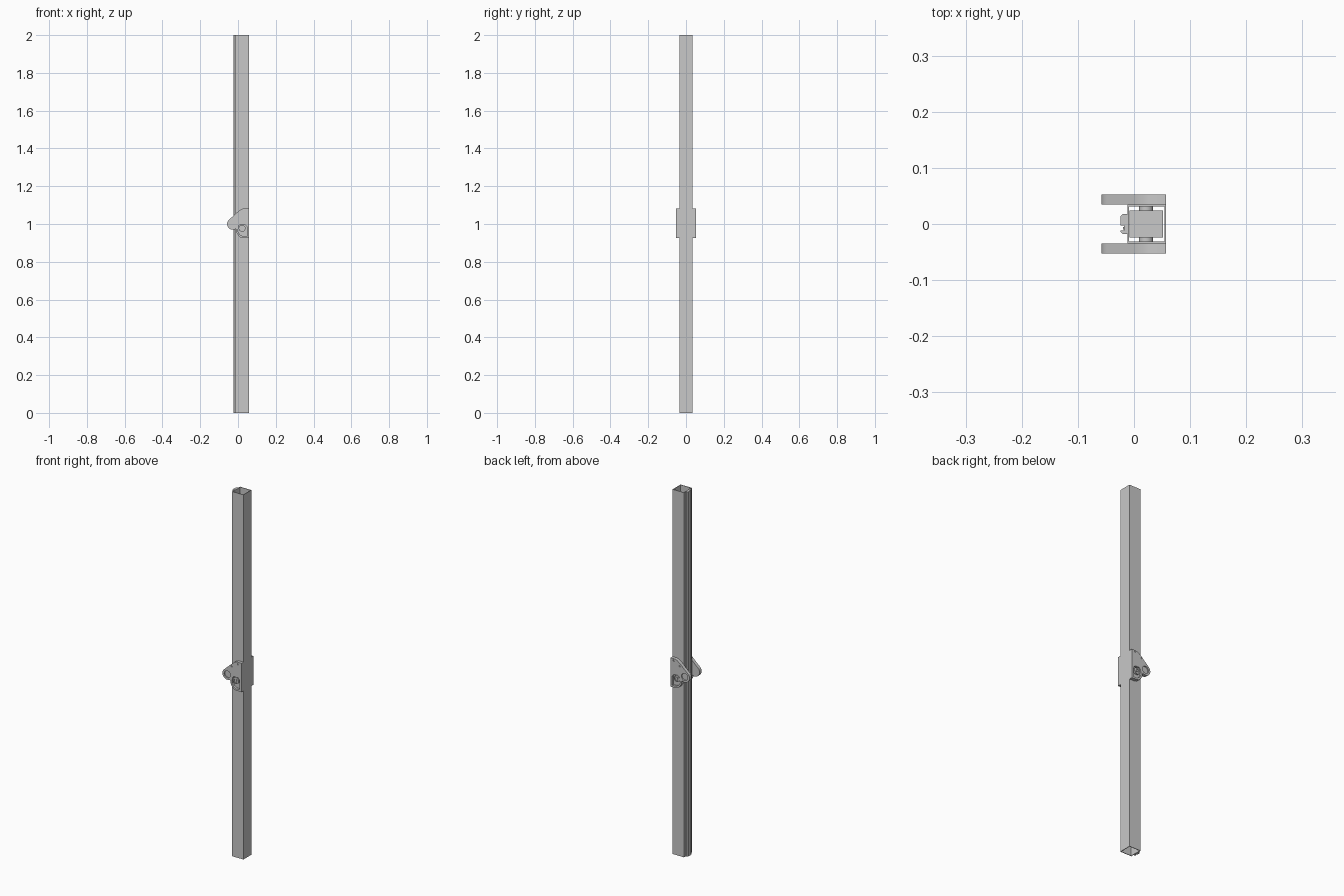
import bpy, bmesh, math
from mathutils import Vector

if "Cube" in bpy.data.objects:
    bpy.data.objects.remove(bpy.data.objects["Cube"], do_unlink=True)

metal = bpy.data.materials.new("grey_metal")
metal.use_nodes = True
GREY = (0.58, 0.58, 0.58, 1)
metal.diffuse_color = GREY
metal.node_tree.nodes["Principled BSDF"].inputs["Base Color"].default_value = GREY


def prism(name, points, axis, start, end):
    """Extrude a closed outline: (x, y) along z, or (x, z) along y."""
    place = (lambda p, t: Vector((p[0], p[1], t))) if axis == "z" else \
            (lambda p, t: Vector((p[0], t, p[1])))
    bm = bmesh.new()
    base = [bm.verts.new(place(p, start)) for p in points]
    face = bm.faces.new(base)
    ext = bmesh.ops.extrude_face_region(bm, geom=[face])
    moved = [v for v in ext["geom"] if isinstance(v, bmesh.types.BMVert)]
    bmesh.ops.translate(bm, verts=moved, vec=place((0, 0), end - start))
    bmesh.ops.recalc_face_normals(bm, faces=bm.faces[:])
    mesh = bpy.data.meshes.new(name)
    bm.to_mesh(mesh)
    bm.free()
    mesh.materials.append(metal)
    obj = bpy.data.objects.new(name, mesh)
    bpy.context.collection.objects.link(obj)
    return obj


def rect(x0, x1, y0, y1):
    return [(x0, y0), (x1, y0), (x1, y1), (x0, y1)]


def arc(cx, cz, r, a0=0, a1=360, n=32):
    steps = n if a1 - a0 == 360 else n - 1
    return [(cx + r * math.cos(math.radians(a0 + (a1 - a0) * i / steps)),
             cz + r * math.sin(math.radians(a0 + (a1 - a0) * i / steps)))
            for i in range(n)]


def cut(obj, cutter):
    cutter.hide_render = True
    mod = obj.modifiers.new("cut", "BOOLEAN")
    mod.operation, mod.solver, mod.object = "DIFFERENCE", "EXACT", cutter
    bpy.ops.object.select_all(action="DESELECT")
    bpy.context.view_layer.objects.active = obj
    obj.select_set(True)
    bpy.ops.object.modifier_apply(modifier=mod.name)
    bpy.data.objects.remove(cutter, do_unlink=True)


def smooth(obj):
    bpy.ops.object.select_all(action="DESELECT")
    bpy.context.view_layer.objects.active = obj
    obj.select_set(True)
    bpy.ops.object.shade_smooth_by_angle(angle=math.radians(30))


# Hollow square post
W = 0.0345
post = prism("square_post", rect(-0.012, 0.057, -W, W), "z", 0, 2)
cut(post, prism("post_bore", rect(-0.009, 0.054, -W + 0.003, W - 0.003), "z", -0.1, 2.1))

# Grooved rail along the left-hand edge, with a strip in its groove
rail = [(-0.012, -0.018), (-0.020, -0.018), (-0.024, -0.014), (-0.024, -0.012),
        (-0.018, -0.012), (-0.018, -0.003), (-0.024, -0.003), (-0.024, 0.014),
        (-0.020, 0.018), (-0.012, 0.018)]
prism("grooved_rail", rail, "z", 0, 2)
prism("groove_strip", rect(-0.020, -0.018, -0.010, -0.005), "z", 0.79, 1.21)

# Block and shaft inside the post
prism("inner_block", rect(-0.008, 0.052, -0.024, 0.024), "z", 0.93, 1.04)
HUB = (0.0215, 0.977)
smooth(prism("cross_shaft", arc(*HUB, 0.0125), "y", -0.0345, 0.0345))

# Side brackets: rounded nose, sloping top, curved foot
EYE = (-0.028, 1.0)
outline = arc(*EYE, 0.030, 125, 300, 24) + [
    (-0.008, 0.968), (-0.008, 0.955), (0.002, 0.938), (0.014, 0.928), (0.027, 0.925),
    (0.057, 0.925), (0.057, 1.083), (0.030, 1.083), (0.018, 1.079), (0.000, 1.066)]
pocket = [(0.003, 0.990), (0.000, 0.960), (0.010, 0.943), (0.026, 0.935),
          (0.047, 0.935), (0.047, 0.985), (0.036, 0.998), (0.012, 0.998)]

for side, name in ((-1, "right"), (1, "left")):
    inner, outer = side * 0.0345, side * 0.0525
    bracket = prism(name + "_bracket", outline, "y", inner, outer)
    cut(bracket, prism("eye_cutter", arc(*EYE, 0.019), "y", side * 0.046, side * 0.06))
    cut(bracket, prism("pocket_cutter", pocket, "y", side * 0.041, side * 0.06))
    for bolt in ((0.0, 1.053), (0.038, 1.073)):
        cut(bracket, prism("bolt_cutter", arc(*bolt, 0.005, n=16), "y",
                           side * 0.049, side * 0.06))
    smooth(bracket)
    # Hub drum in the pocket, with a raised ring and axle end
    hub = prism(name + "_hub", arc(*HUB, 0.018), "y", side * 0.038, side * 0.050)
    cut(hub, prism("hub_cutter", arc(*HUB, 0.012), "y", side * 0.046, side * 0.06))
    smooth(hub)
    smooth(prism(name + "_axle_end", arc(*HUB, 0.006, n=20), "y",
                 side * 0.045, side * 0.051))
